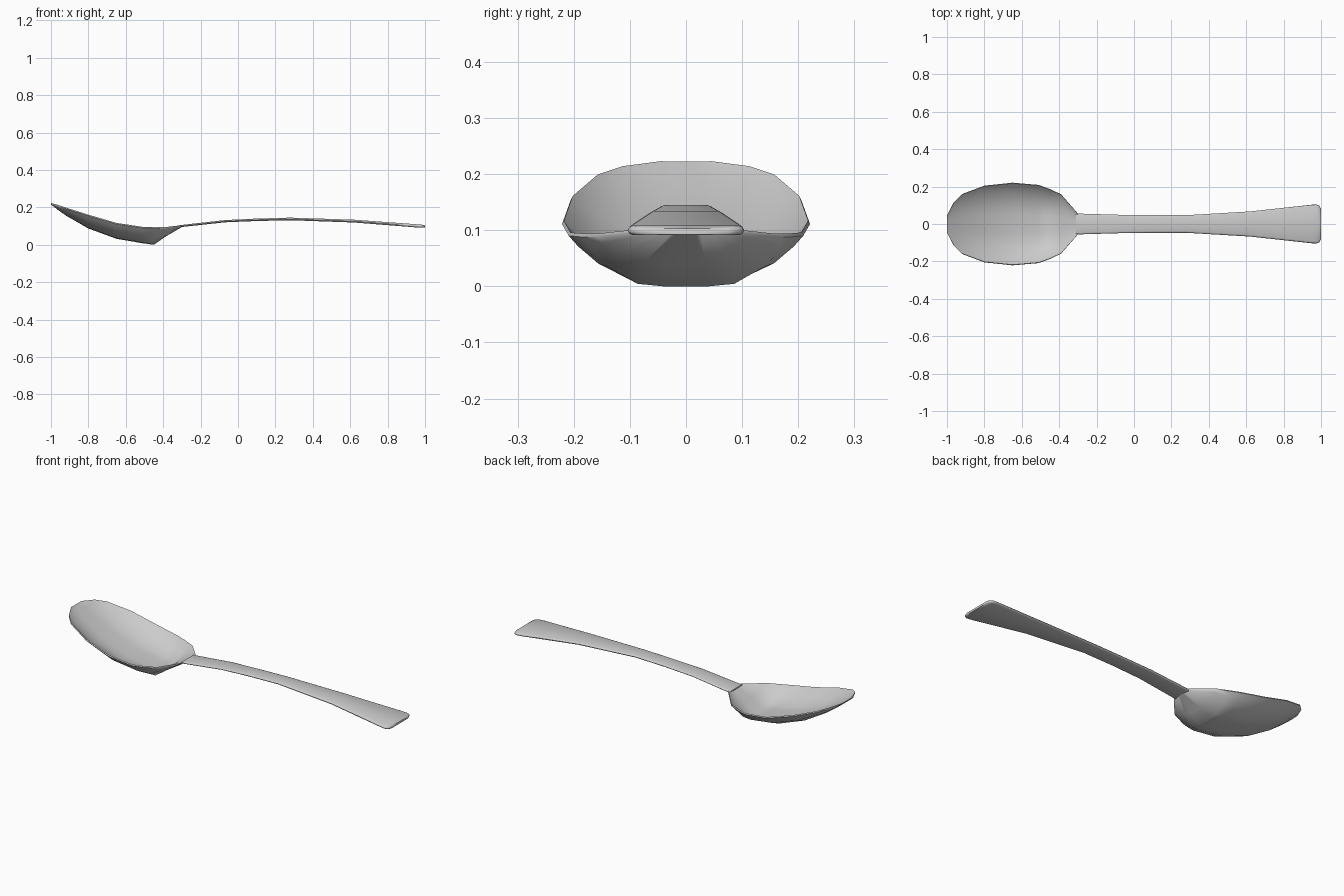
import bpy, bmesh

if "Cube" in bpy.data.objects:
    bpy.data.objects.remove(bpy.data.objects["Cube"])


def loft(name, rings, angle):
    """Skin a list of equal-length closed rings and cap both ends."""
    bm = bmesh.new()
    vs = [[bm.verts.new(p) for p in r] for r in rings]
    n = len(vs[0])
    for a, b in zip(vs, vs[1:]):
        for i in range(n):
            j = (i + 1) % n
            bm.faces.new((a[i], a[j], b[j], b[i]))
    bm.faces.new(vs[0])
    bm.faces.new(vs[-1])
    bmesh.ops.recalc_face_normals(bm, faces=bm.faces)
    me = bpy.data.meshes.new(name)
    bm.to_mesh(me)
    bm.free()
    ob = bpy.data.objects.new(name, me)
    bpy.context.collection.objects.link(ob)
    bpy.ops.object.select_all(action='DESELECT')
    ob.select_set(True)
    bpy.context.view_layer.objects.active = ob
    bpy.ops.object.shade_smooth_by_angle(angle=angle)
    return ob


# Bowl cross-section: (fraction of half width, fraction of depth)
half = [(0.22, 0.0), (0.46, 0.05), (0.75, 0.4), (0.92, 0.77), (1.0, 1.0)]
section = [(-t, f) for t, f in reversed(half)] + [(0, 0)] + half


def bowl_ring(x, w, rim, bottom, wall):
    lip = 0.006
    outer = [(x, t * w, bottom + (rim - lip - bottom) * f) for t, f in section]
    inner = [(x, t * w * 0.985, bottom + wall + (rim - bottom - wall) * f)
             for t, f in reversed(section)]
    return outer + inner


# Bowl stations: x, half width, rim z, bottom z, wall thickness
bowl = [
    (-1.00, 0.045, 0.223, 0.215, 0.007),
    (-0.965, 0.115, 0.214, 0.188, 0.010),
    (-0.92, 0.160, 0.199, 0.156, 0.012),
    (-0.80, 0.205, 0.161, 0.087, 0.013),
    (-0.65, 0.221, 0.117, 0.032, 0.013),
    (-0.51, 0.209, 0.096, 0.008, 0.013),
    (-0.45, 0.187, 0.094, 0.000, 0.013),
    (-0.39, 0.159, 0.094, 0.042, 0.013),
    (-0.30, 0.056, 0.105, 0.095, 0.009),
]
loft("bowl", [bowl_ring(*s) for s in bowl], 1.0)


# Handle: flat strip with rounded long edges
def handle_ring(x, w, top, thick):
    b, e = top - thick, min(0.009, w * 0.2)
    right = [(w - e, b), (w - e * 0.3, b + thick * 0.2), (w, b + thick * 0.5),
             (w - e * 0.3, b + thick * 0.8), (w - e, top)]
    pts = right + [(0, top)] + [(-y, z) for y, z in reversed(right)] + [(0, b)]
    return [(x, y, z) for y, z in pts]


# Handle stations: x, half width, top z, thickness
handle = [
    (-0.31, 0.056, 0.105, 0.011),
    (-0.07, 0.049, 0.132, 0.012),
    (0.10, 0.047, 0.140, 0.013),
    (0.28, 0.047, 0.145, 0.014),
    (0.62, 0.067, 0.134, 0.015),
    (0.95, 0.103, 0.110, 0.017),
    (0.975, 0.104, 0.108, 0.017),
    (0.992, 0.097, 0.106, 0.015),
    (1.00, 0.078, 0.103, 0.011),
]
loft("handle", [handle_ring(*s) for s in handle], 1.0)
